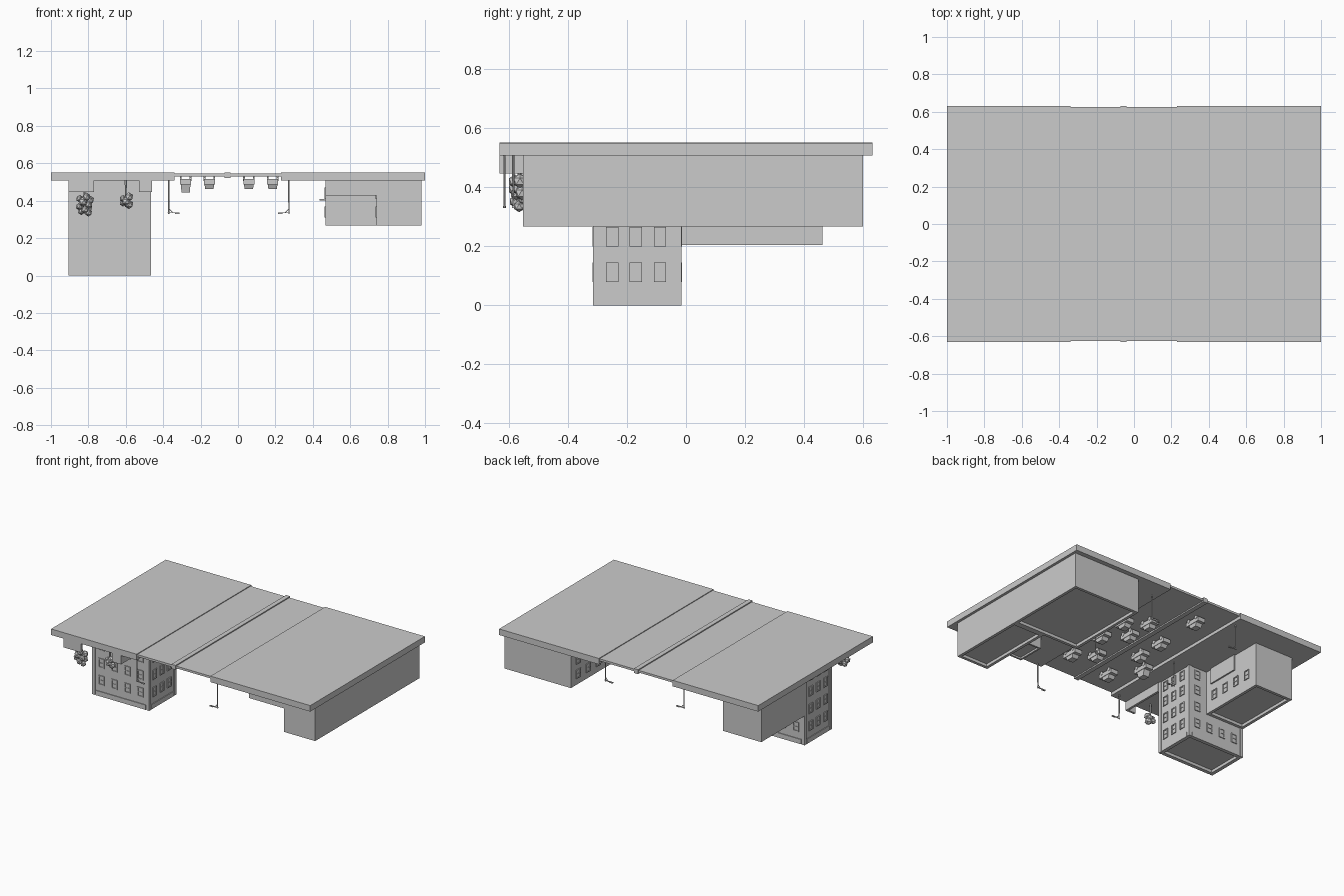
import bpy, bmesh, math, random
from mathutils import Matrix, Vector

if "Cube" in bpy.data.objects:
    bpy.data.objects.remove(bpy.data.objects["Cube"])
random.seed(4)


def finish(name, bm):
    bmesh.ops.recalc_face_normals(bm, faces=bm.faces)
    me = bpy.data.meshes.new(name)
    bm.to_mesh(me)
    bm.free()
    ob = bpy.data.objects.new(name, me)
    bpy.context.collection.objects.link(ob)
    return ob


def add_box(bm, x0, x1, y0, y1, z0, z1):
    m = Matrix.Translation(((x0 + x1) / 2, (y0 + y1) / 2, (z0 + z1) / 2))
    m = m @ Matrix.Diagonal((x1 - x0, y1 - y0, z1 - z0, 1))
    bmesh.ops.create_cube(bm, size=1, matrix=m)


def boxes(name, *dims):
    bm = bmesh.new()
    for d in dims:
        add_box(bm, *d)
    return finish(name, bm)


def block(name, pts, z0, z1, rim=0.02, depth=0.02):
    """Footprint extruded between z0 and z1, roof (underside) recessed inside a parapet."""
    bm = bmesh.new()
    roof = bm.faces.new([bm.verts.new((x, y, z0)) for x, y in pts])
    ext = bmesh.ops.extrude_face_region(bm, geom=[roof], use_keep_orig=True)
    for v in ext["geom"]:
        if isinstance(v, bmesh.types.BMVert):
            v.co.z = z1
    bmesh.ops.recalc_face_normals(bm, faces=bm.faces)
    bmesh.ops.inset_region(bm, faces=[roof], thickness=rim, use_even_offset=True)
    ext = bmesh.ops.extrude_face_region(bm, geom=[roof])
    for v in ext["geom"]:
        if isinstance(v, bmesh.types.BMVert):
            v.co.z += depth
    if roof.is_valid:
        bmesh.ops.delete(bm, geom=[roof], context="FACES")
    return finish(name, bm)


def rect(x0, x1, y0, y1):
    return [(x0, y0), (x1, y0), (x1, y1), (x0, y1)]


def windows(name, axis, side, plane, us, zs, w, h, t=0.006):
    """Grid of framed windows on a wall; axis is the wall normal, side its sign."""
    bm = bmesh.new()
    f = 0.007

    def bar(u0, u1, z0, z1, d):
        a, b = sorted((plane, plane + side * d))
        if axis == "x":
            add_box(bm, a, b, u0, u1, z0, z1)
        else:
            add_box(bm, u0, u1, a, b, z0, z1)
    for u in us:
        for z in zs:
            a, b, c, d = u - w / 2, u + w / 2, z - h / 2, z + h / 2
            bar(a, a + f, c, d, t)
            bar(b - f, b, c, d, t)
            bar(a + f, b - f, c, c + f, t)
            bar(a + f, b - f, d - f, d, t)
            bar(a + f, b - f, c + f, d - f, t * 0.2)
            bar(a + f, b - f, z - 0.002, z + 0.002, t * 0.7)
    return finish(name, bm)


# ground: two pavements, road, median
boxes("left_pavement", (-1, -0.34, -0.632, 0.632, 0.508, 0.55))
boxes("right_pavement", (0.23, 1, -0.632, 0.632, 0.508, 0.55))
boxes("road", (-0.34, 0.23, -0.625, 0.625, 0.53, 0.545))
boxes("median", (-0.072, -0.04, -0.632, 0.632, 0.521, 0.552))

# left tower with corner posts and cornice
TX0, TX1, TY0, TY1 = -0.9, -0.47, -0.31, -0.02
block("tower", rect(TX0, TX1, TY0, TY1), 0, 0.51)
e, p = 0.005, 0.022
posts = []
for x in (TX0 - e, TX1 + e - p):
    for y in (TY0 - e, TY1 + e - p):
        posts.append((x, x + p, y, y + p, 0, 0.51))
boxes("tower_corner_posts", *posts)
boxes("tower_cornice",
      (TX0 + p, TX1 - p, TY0 - e, TY0, 0, 0.033), (TX0 + p, TX1 - p, TY1, TY1 + e, 0, 0.033),
      (TX0 - e, TX0, TY0 + p, TY1 - p, 0, 0.033), (TX1, TX1 + e, TY0 + p, TY1 - p, 0, 0.033))
rows = [0.112, 0.232, 0.352, 0.46]
cols_y = [-0.25, -0.17, -0.088]
cols_x = [-0.835, -0.735, -0.635, -0.535]
windows("tower_right_windows", "x", 1, TX1, cols_y, rows, 0.042, 0.065)
windows("tower_left_windows", "x", -1, TX0, cols_y, rows, 0.042, 0.065)
windows("tower_front_windows", "y", -1, TY0, cols_x, rows, 0.045, 0.065)
windows("tower_back_windows", "y", 1, TY1, cols_x, rows[:1], 0.045, 0.065)
windows("tower_back_side_windows", "y", 1, TY1, cols_x[3:], rows[1:], 0.045, 0.065)

# left rear wing with windows and a shop front
block("wing", rect(-0.905, -0.61, -0.02, 0.463), 0.205, 0.51)
windows("wing_windows", "x", 1, -0.61, [0.06, 0.165, 0.27, 0.375], [0.315], 0.045, 0.065)
boxes("wing_shop_front", (-0.61, -0.6, 0.03, 0.26, 0.4, 0.51))

# front yard walls with a gate opening
boxes("yard_walls",
      (-0.905, -0.89, -0.632, -0.315, 0.447, 0.51), (-0.475, -0.46, -0.632, -0.315, 0.447, 0.51),
      (-0.89, -0.77, -0.632, -0.617, 0.447, 0.51), (-0.53, -0.475, -0.632, -0.617, 0.447, 0.51))


# trees: tapered trunk and clustered low-poly foliage
def tree(name, x, y, tip, spread, n):
    bm = bmesh.new()
    bmesh.ops.create_cone(bm, cap_ends=True, segments=6, radius1=0.004, radius2=0.007,
                          depth=0.51 - tip - 0.03,
                          matrix=Matrix.Translation((x, y, (0.54 + tip) / 2)))
    finish(name + "_trunk", bm)
    bm = bmesh.new()
    for i in range(n):
        a = i * 2.4
        r = spread * (0.55 + 0.45 * random.random())
        z = tip + 0.025 + (i / (n - 1)) * (0.42 - tip - 0.025)
        c = Vector((x + r * math.cos(a), y + r * 0.7 * math.sin(a), z))
        bmesh.ops.create_icosphere(bm, subdivisions=1, radius=random.uniform(0.019, 0.026),
                                   matrix=Matrix.Translation(c))
    finish(name + "_foliage", bm)


tree("tall_tree", -0.82, -0.565, 0.31, 0.032, 11)
tree("small_tree", -0.6, -0.555, 0.355, 0.02, 6)

# right L-shaped building as two blocks, plus low entrance annex
block("right_front_block", rect(0.74, 0.982, -0.552, 0.0), 0.267, 0.51)
block("right_rear_block", rect(0.468, 0.982, 0.0, 0.6), 0.267, 0.51)
block("entrance_annex", rect(0.468, 0.74, -0.545, -0.35), 0.427, 0.51, 0.012, 0.012)
windows("rear_block_windows", "x", -1, 0.468, [0.08 + 0.11 * i for i in range(5)],
        [0.34, 0.44], 0.05, 0.06)
windows("courtyard_windows", "x", -1, 0.74, [-0.27, -0.17, -0.07], [0.34, 0.44], 0.05, 0.06)
boxes("door_canopy", (0.435, 0.468, 0.24, 0.36, 0.402, 0.41))


# street lamps with an arm reaching over the road
def lamp(name, x, y, s):
    bm = bmesh.new()
    bmesh.ops.create_cone(bm, cap_ends=True, segments=8, radius1=0.003, radius2=0.004,
                          depth=0.18, matrix=Matrix.Translation((x, y, 0.42)))
    a, b = sorted((x - s * 0.006, x + s * 0.055))
    add_box(bm, a, b, y - 0.0025, y + 0.0025, 0.333, 0.338)
    a, b = sorted((x + s * 0.033, x + s * 0.058))
    add_box(bm, a, b, y - 0.005, y + 0.005, 0.33, 0.337)
    a, b = sorted((x, x + s * 0.02))
    m = Matrix.Translation((x + s * 0.01, y, 0.347)) @ Matrix.Rotation(s * math.pi / 4, 4, "Y")
    bmesh.ops.create_cube(bm, size=1, matrix=m @ Matrix.Diagonal((0.028, 0.004, 0.004, 1)))
    finish(name, bm)


for i, (yl, yr) in enumerate(((-0.585, -0.615), (-0.05, -0.05), (0.55, 0.5))):
    lamp(f"left_lamp_{i}", -0.37, yl, 1)
    lamp(f"right_lamp_{i}", 0.272, yr, -1)


# cars hanging with the road: body, tapered cabin, wheels
def car(name, x, y, low):
    w, l = 0.029, 0.058
    bm = bmesh.new()
    add_box(bm, x - w, x + w, y - l, y + l, 0.486, 0.515)
    m = Matrix.Translation((x, y, (0.486 + low) / 2))
    cab = bmesh.ops.create_cube(bm, size=1, matrix=m @ Matrix.Diagonal((0.052, 0.07, 0.486 - low, 1)))
    for v in cab["verts"]:
        if v.co.z < 0.48:
            v.co.x = x + (v.co.x - x) * 0.85
            v.co.y = y + (v.co.y - y) * 0.7
    for sx in (-1, 1):
        for sy in (-1, 1):
            m = Matrix.Translation((x + sx * 0.026, y + sy * 0.035, 0.517))
            bmesh.ops.create_cone(bm, cap_ends=True, segments=10, radius1=0.013, radius2=0.013,
                                  depth=0.01, matrix=m @ Matrix.Rotation(math.pi / 2, 4, "Y"))
    finish(name, bm)


lanes = {0.185: (-0.38, -0.09, 0.13), 0.058: (-0.29, 0.03, 0.22),
         -0.153: (-0.43, -0.12, 0.08, 0.42), -0.28: (-0.24,)}
for x, ys in lanes.items():
    for i, y in enumerate(ys):
        car(f"car_lane_{round(x * 100)}_{i}", x, y, 0.445 if x < -0.2 else 0.462)
